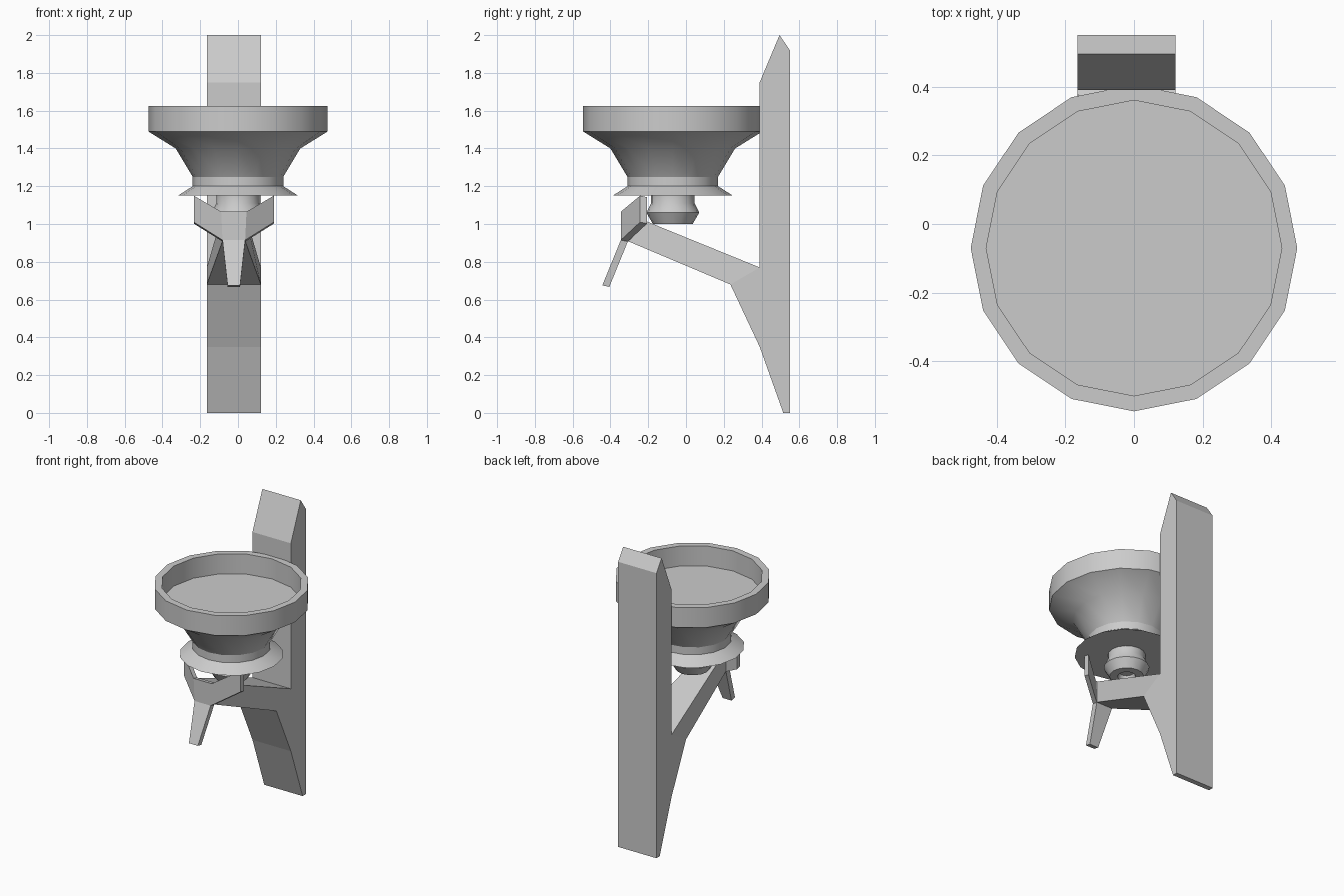
import bpy, bmesh, math
from mathutils import Vector

if "Cube" in bpy.data.objects:
    bpy.data.objects.remove(bpy.data.objects["Cube"])


def finish(bm, name):
    bmesh.ops.recalc_face_normals(bm, faces=bm.faces)
    mesh = bpy.data.meshes.new(name)
    bm.to_mesh(mesh)
    bm.free()
    obj = bpy.data.objects.new(name, mesh)
    bpy.context.collection.objects.link(obj)
    return obj


def lathe(name, profile, centre, sides=16):
    bm = bmesh.new()
    verts = [bm.verts.new((centre[0], centre[1] - r, z)) for r, z in profile]
    edges = [bm.edges.new(pair) for pair in zip(verts, verts[1:])]
    bmesh.ops.spin(bm, geom=verts + edges, cent=(*centre, 0), axis=(0, 0, 1),
                   angle=2 * math.pi, steps=sides, use_duplicate=False)
    bmesh.ops.remove_doubles(bm, verts=bm.verts, dist=1e-4)
    obj = finish(bm, name)
    bpy.ops.object.select_all(action='DESELECT')
    obj.select_set(True)
    bpy.context.view_layer.objects.active = obj
    bpy.ops.object.shade_smooth_by_angle(angle=math.radians(30))
    return obj


MID = -0.022   # the wooden parts sit slightly left of centre

# Bowl with raised rim, tapered neck and flared foot
AXIS = (0, -0.07)
lathe("bowl", [(0, 1.49), (0.43, 1.49), (0.43, 1.625), (0.475, 1.625),
               (0.475, 1.49), (0.33, 1.40), (0.24, 1.25), (0.24, 1.20),
               (0.318, 1.15), (0, 1.15)], AXIS)

# Knob under the bowl, with a shallow hollow
lathe("knob", [(0, 1.16), (0.115, 1.16), (0.115, 1.11), (0.14, 1.06),
               (0.105, 1.0), (0.055, 1.0), (0.045, 1.03), (0, 1.03)], AXIS)

# Wall board: side profile extruded across x, then the arm drawn out of its front
side = [(0.55, 0), (0.515, 0), (0.39, 0.35), (0.235, 0.68), (0.39, 0.77),
        (0.39, 1.75), (0.495, 2.0), (0.55, 1.92)]
HALF = 0.143
bm = bmesh.new()
base = bm.faces.new([bm.verts.new((MID - HALF, y, z)) for y, z in side])
new = bmesh.ops.extrude_face_region(bm, geom=[base], use_keep_orig=True)["geom"]
bmesh.ops.translate(bm, vec=(2 * HALF, 0, 0),
                    verts=[v for v in new if isinstance(v, bmesh.types.BMVert)])
spot = Vector((MID, 0.3125, 0.725))
socket = min(bm.faces, key=lambda f: (f.calc_center_median() - spot).length)
tip = bmesh.ops.extrude_discrete_faces(bm, faces=[socket])["faces"][0]
for v in tip.verts:
    v.co = (MID + math.copysign(0.06, v.co.x - MID), -0.31,
            1.055 if v.co.z > 0.72 else 0.91)
finish(bm, "board_and_arm")

# Fork at the arm's end: centre plate, hanging tail and two swept-back prongs
bm = bmesh.new()
rows = [(0.067, -0.345, 1.065), (0.06, -0.345, 0.915), (0.033, -0.443, 0.675)]
cols = {s: [bm.verts.new((MID + s * w, y, z)) for w, y, z in rows] for s in (-1, 1)}
faces = [bm.faces.new((cols[-1][i], cols[-1][i + 1], cols[1][i + 1], cols[1][i]))
         for i in (0, 1)]
for s in (-1, 1):
    top = bm.verts.new((MID + s * 0.212, -0.243, 1.15))
    low = bm.verts.new((MID + s * 0.212, -0.243, 1.01))
    faces.append(bm.faces.new((cols[s][0], cols[s][1], low, top)))
bmesh.ops.recalc_face_normals(bm, faces=bm.faces)
new = bmesh.ops.extrude_face_region(bm, geom=faces, use_keep_orig=True)["geom"]
bmesh.ops.translate(bm, vec=(0, 0.037, -0.008),
                    verts=[v for v in new if isinstance(v, bmesh.types.BMVert)])
finish(bm, "fork")
